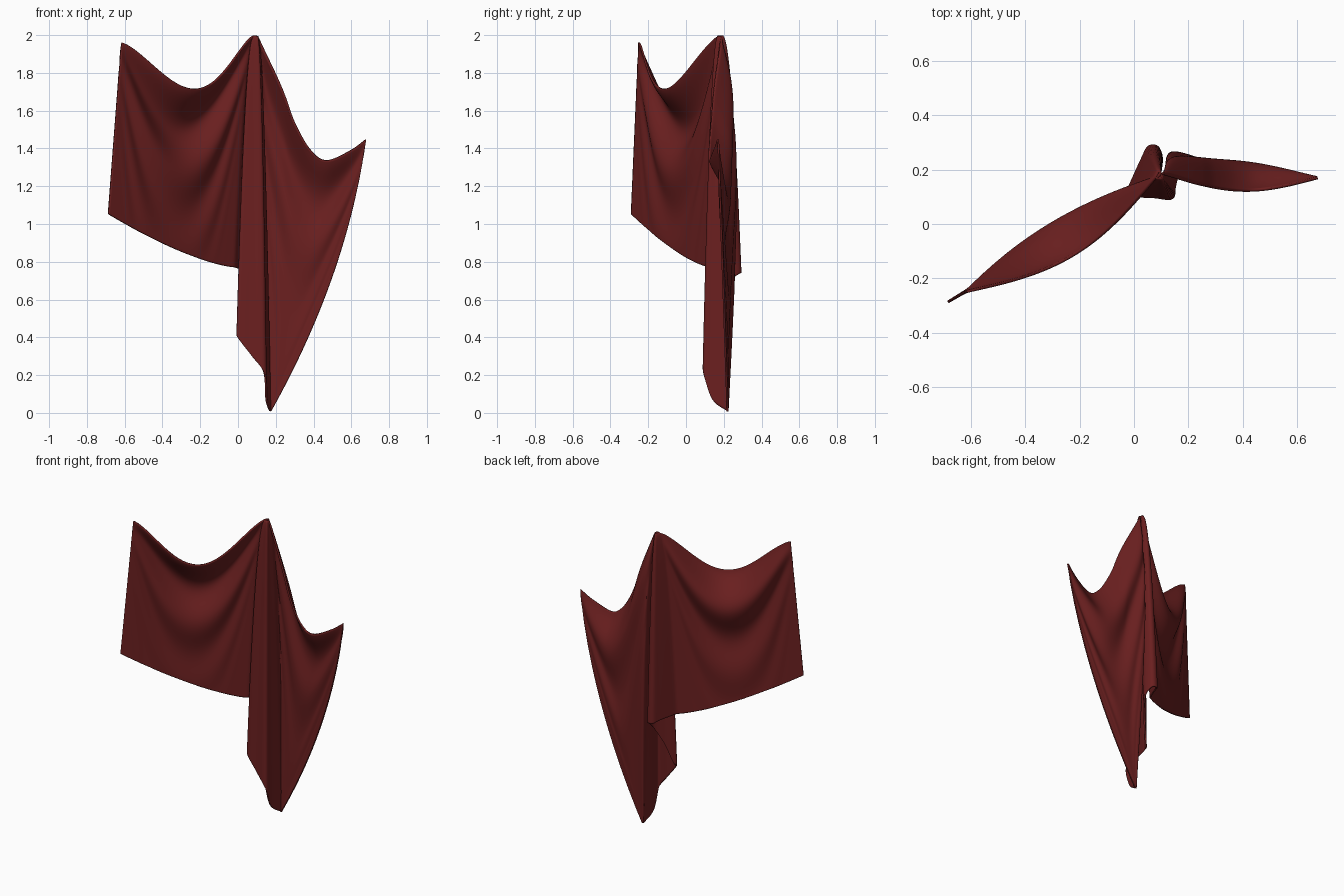
import bpy, math
from mathutils import Vector as V

if "Cube" in bpy.data.objects:
    bpy.data.objects.remove(bpy.data.objects["Cube"])

# Hanging points and free corners
LEFT, PEAK, RIGHT = V((-.62, -.25, 1.965)), V((.095, .18, 2)), V((.68, .17, 1.455))
LEFT_CORNER = V((-.69, -.29, 1.05))

# Hem of the gathered middle folds: from left panel, back pleat, front pleat, lowest tip
HEM = [V(p) for p in [(-.02, .13, .765), (.03, .24, .75), (.055, .285, .735), (.09, .28, .73),
       (.1, .22, .68), (.05, .16, .55), (.01, .125, .42), (.0, .105, .39), (.075, .1, .29),
       (.14, .095, .2), (.15, .14, .06), (.17, .22, 0)]]
# Top edge of the right panel, x and z
RIGHT_TOP = [V(p) for p in [(.105, 0, 2), (.2, 0, 1.8), (.25, 0, 1.68), (.3, 0, 1.54), (.38, 0, 1.4),
             (.47, 0, 1.34), (.6, 0, 1.395), (.68, 0, 1.455)]]
STEPS = 100


def spline(pts, t):
    """Smooth curve through the points, t from 0 to 1."""
    s = t * (len(pts) - 1)
    i = min(int(s), len(pts) - 2)
    f = s - i
    a, b, c, d = (pts[max(0, min(len(pts) - 1, i + k))] for k in (-1, 0, 1, 2))
    return .5 * (2 * b + (c - a) * f + (2 * a - 5 * b + 4 * c - d) * f * f + (3 * b - a - 3 * c + d) * f ** 3)


def mix(top, low, v, power=1.0):
    p = top.lerp(low, v ** power)
    p.z = top.z + (low.z - top.z) * v
    return p


def peak_top(low):
    p = PEAK.lerp(low, .08)
    p.z = PEAK.z
    return p


def swag(u, v, size, period, fade):
    """Draped folds that fan out from both hanging points."""
    w = math.sin(math.pi * u)
    d = v / (.2 + .8 * w)
    return -size * w * math.exp(-1.6 * d) * math.cos(2 * math.pi * d / period) * (1 - v) ** fade


def left_panel(u, v):
    top = LEFT.lerp(peak_top(HEM[0]), u)
    top.z -= .265 * max(0, math.sin(math.pi * u)) ** 1.4
    low = LEFT_CORNER.lerp(HEM[0], u)
    low.z = 1.05 - .285 * (1 - (1 - u) ** 1.4)
    p = mix(top, low, v, 1 - .5 * u ** 6)
    return p + V((-.51, .86, 0)) * swag(u, v, .09, .56, .5)


def middle(u, v):
    low = spline(HEM, u)
    low.z = max(low.z, 0)
    return mix(peak_top(low), low, v, .5)


def right_panel(u, v):
    a = middle(1, v)
    b = RIGHT.lerp(HEM[-1], v)
    b.x += .31 * v * (1 - v)
    edge = spline(RIGHT_TOP, u)
    k = (edge.x - RIGHT_TOP[0].x) / (RIGHT.x - RIGHT_TOP[0].x)
    p = a.lerp(b, k)
    p.z += (edge.z - (2 + (RIGHT.z - 2) * k)) * (1 - v) ** 1.3
    p.y += swag(k, v, .055, .42, 1.5) + .015 * math.sin(math.pi * k) * math.sin(math.pi * v)
    # Rounded fold at the back, tucked beside the gathered middle
    bulge = (k / .09) * math.exp(1 - k / .09) * math.sin(math.pi * v ** .6)
    return p + V((-.04, .055, 0)) * bulge


# One continuous sheet: left swag, gathered middle, right swag
columns = [(left_panel, i / 70) for i in range(70)]
columns += [(middle, i / 77) for i in range(77)]
columns += [(right_panel, (i / 90) ** 1.2) for i in range(91)]
verts = [fn(u, j / STEPS * .998) for fn, u in columns for j in range(STEPS + 1)]
n = STEPS + 1
faces = [(i * n + j, i * n + j + 1, (i + 1) * n + j + 1, (i + 1) * n + j)
         for i in range(len(columns) - 1) for j in range(STEPS)]
mesh = bpy.data.meshes.new("draped_cloth")
mesh.from_pydata(verts, [], faces)
cloth = bpy.data.objects.new("draped_cloth", mesh)
bpy.context.collection.objects.link(cloth)

# Dark red fabric
red = bpy.data.materials.new("dark red fabric")
red.diffuse_color = (.145, .014, .014, 1)
red.use_nodes = True
red.node_tree.nodes["Principled BSDF"].inputs["Base Color"].default_value = red.diffuse_color
mesh.materials.append(red)

# Soften the folds and give the fabric thickness
soft = cloth.modifiers.new("soften", 'SMOOTH')
soft.factor, soft.iterations = .5, 4
thick = cloth.modifiers.new("thickness", 'SOLIDIFY')
thick.thickness, thick.offset = .01, 0
bpy.context.view_layer.objects.active = cloth
cloth.select_set(True)
bpy.ops.object.shade_smooth_by_angle(angle=math.radians(50))
